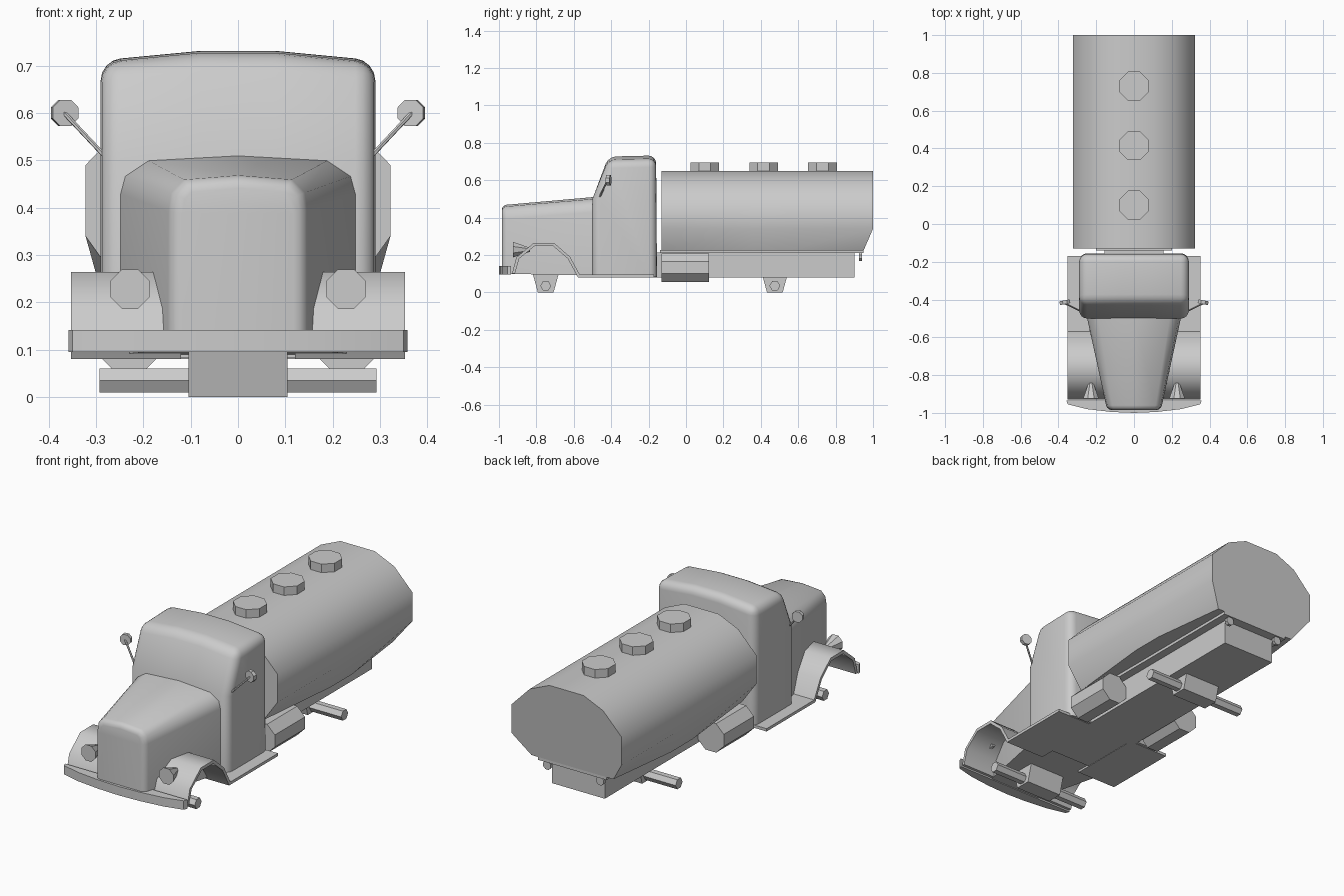
import bpy, bmesh, math
from mathutils import Vector

if "Cube" in bpy.data.objects:
    bpy.data.objects.remove(bpy.data.objects["Cube"])

def finish(name, bm, smooth=None, mirror=False):
    bmesh.ops.recalc_face_normals(bm, faces=bm.faces)
    me = bpy.data.meshes.new(name)
    bm.to_mesh(me)
    bm.free()
    ob = bpy.data.objects.new(name, me)
    bpy.context.collection.objects.link(ob)
    if mirror:
        ob.modifiers.new("Mirror", 'MIRROR')
    if smooth:
        bpy.ops.object.select_all(action='DESELECT')
        ob.select_set(True)
        bpy.context.view_layer.objects.active = ob
        bpy.ops.object.shade_smooth_by_angle(angle=math.radians(smooth))
    return ob

def loft(rings):
    """Skin matching closed rings of 3D points and cap both ends."""
    bm = bmesh.new()
    loops = [[bm.verts.new(p) for p in ring] for ring in rings]
    n = len(loops[0])
    for a, b in zip(loops, loops[1:]):
        for i in range(n):
            j = (i + 1) % n
            bm.faces.new((a[i], a[j], b[j], b[i]))
    bm.faces.new(loops[0])
    bm.faces.new(loops[-1])
    bmesh.ops.recalc_face_normals(bm, faces=bm.faces)
    return bm

def along_x(name, yz, x0, x1, **kw):
    return finish(name, loft([[(x, y, z) for y, z in yz] for x in (x0, x1)]), **kw)

def along_z(name, xy, z0, z1, **kw):
    return finish(name, loft([[(x, y, z) for x, y in xy] for z in (z0, z1)]), **kw)

def box(name, x0, x1, y0, y1, z0, z1, **kw):
    return along_x(name, [(y0, z0), (y1, z0), (y1, z1), (y0, z1)], x0, x1, **kw)

def both_sides(half):
    """Mirror a half outline of (x, z) points, skipping those on the centre."""
    return half + [(-x, z) for x, z in reversed(half) if x > 0]

def rod(name, a, b, r0, r1, sides, turn=0.5, **kw):
    """Tapered n-sided rod between two points."""
    a, b = Vector(a), Vector(b)
    d = (b - a).normalized()
    up = Vector((0, 0, 1)) if abs(d.z) < 0.9 else Vector((0, 1, 0))
    u = d.cross(up).normalized()
    v = u.cross(d)
    ring = lambda c, r: [c + r * (math.cos(t) * u + math.sin(t) * v)
                         for t in [(i + turn) * math.tau / sides for i in range(sides)]]
    return finish(name, loft([ring(a, r0), ring(b, r1)]), **kw)

# Tank: bottom is widest in the middle and tucked in at both ends
def tank_ring(y, bottom_x, bottom_y):
    half = [(bottom_x, .225), (.322, .34), (.322, .49), (.215, .6), (.1, .65)]
    return [(x, bottom_y if z < .3 else y, z) for x, z in both_sides(half)]

finish("tank", loft([tank_ring(-.13, .24, -.13), tank_ring(.36, .29, .36),
                     tank_ring(.54, .29, .54), tank_ring(1, .24, .95)]), smooth=46)
for i, y in enumerate((.1, .415, .73)):
    rod(f"tank_hatch_{i + 1}", (0, y, .63), (0, y, .695), .083, .083, 8)

# Cab: side profile lofted over the width with a crowned roof, then rounded
def cab_ring(x, roof):
    return [(x, -.5, .082), (x, -.5, .5), (x, -.415, roof - .006),
            (x, -.16, roof), (x, -.155, .082)]

bm = loft([cab_ring(x, z) for x, z in ((-.29, .712), (-.08, .732), (.08, .732), (.29, .712))])
edges = [e for e in bm.edges if e.calc_face_angle(0) > .6
         and max(v.co.z for v in e.verts) > .1]
bmesh.ops.bevel(bm, geom=edges, offset=.042, segments=4, profile=.5, affect='EDGES')
finish("cab", bm, smooth=35)

# Hood: tapers forward, nose edge rounded
nose = [(.143, .1), (.142, .39), (.136, .43), (.11, .457), (0, .466)]
root = [(.25, .09), (.25, .43), (.24, .467), (.19, .5), (0, .51)]
bm = loft([[(x, y, z) for x, z in both_sides(h)] for h, y in ((nose, -.985), (root, -.49))])
edges = [e for e in bm.edges if all(v.co.y < -.9 and v.co.z > .05 for v in e.verts)
         and max(v.co.z for v in e.verts) > .2]
bmesh.ops.bevel(bm, geom=edges, offset=.025, segments=3, profile=.5, affect='EDGES')
finish("hood", bm, smooth=40)

# Fenders flowing into running boards
outer = [(-.93, .1), (-.907, .187), (-.815, .264), (-.705, .264), (-.62, .19),
         (-.568, .095), (-.17, .095)]
inner = [(-.17, .08), (-.578, .08), (-.632, .18), (-.71, .247), (-.81, .247),
         (-.892, .18), (-.915, .1)]
along_x("fender_and_running_board", outer + inner, .12, .353, mirror=True, smooth=50)

# Bumper
front = [(.358, -.935), (.35, -.955), (.25, -.98), (.12, -.995), (0, -1)]
along_z("bumper", both_sides(front), .095, .142, smooth=40)

# Headlights
rod("headlight", (.228, -.925, .228), (.228, -.835, .228), .045, .012, 8, mirror=True)

# Mirrors on angled arms
rod("mirror_arm", (.275, -.465, .502), (.367, -.42, .6), .005, .005, 6, mirror=True)
rod("mirror", (.364, -.424, .6), (.368, -.404, .6), .03, .03, 8, mirror=True)

# Chassis and tank bed
box("chassis", -.155, .155, -.2, .9, .08, .212)
box("tank_bed", -.2, .2, -.14, .95, .21, .227)

# Fuel drums
rod("fuel_drum", (.23, -.13, .132), (.23, .122, .132), .083, .083, 8, mirror=True)

# Tail lights
rod("tail_light", (.155, .925, .19), (.155, .942, .19), .024, .024, 8, mirror=True)
box("tail_light_bracket", .148, .162, .925, .938, .19, .22, mirror=True)

# Axles with tapered housings
for label, y in (("front", -.75), ("rear", .475)):
    rod(label + "_axle", (-.292, y, .035), (.292, y, .035), .029, .029, 6, turn=0)
    along_x(label + "_axle_housing", [(y - .068, .095), (y - .042, 0), (y + .042, 0),
                                      (y + .068, .095)], -.105, .105)
